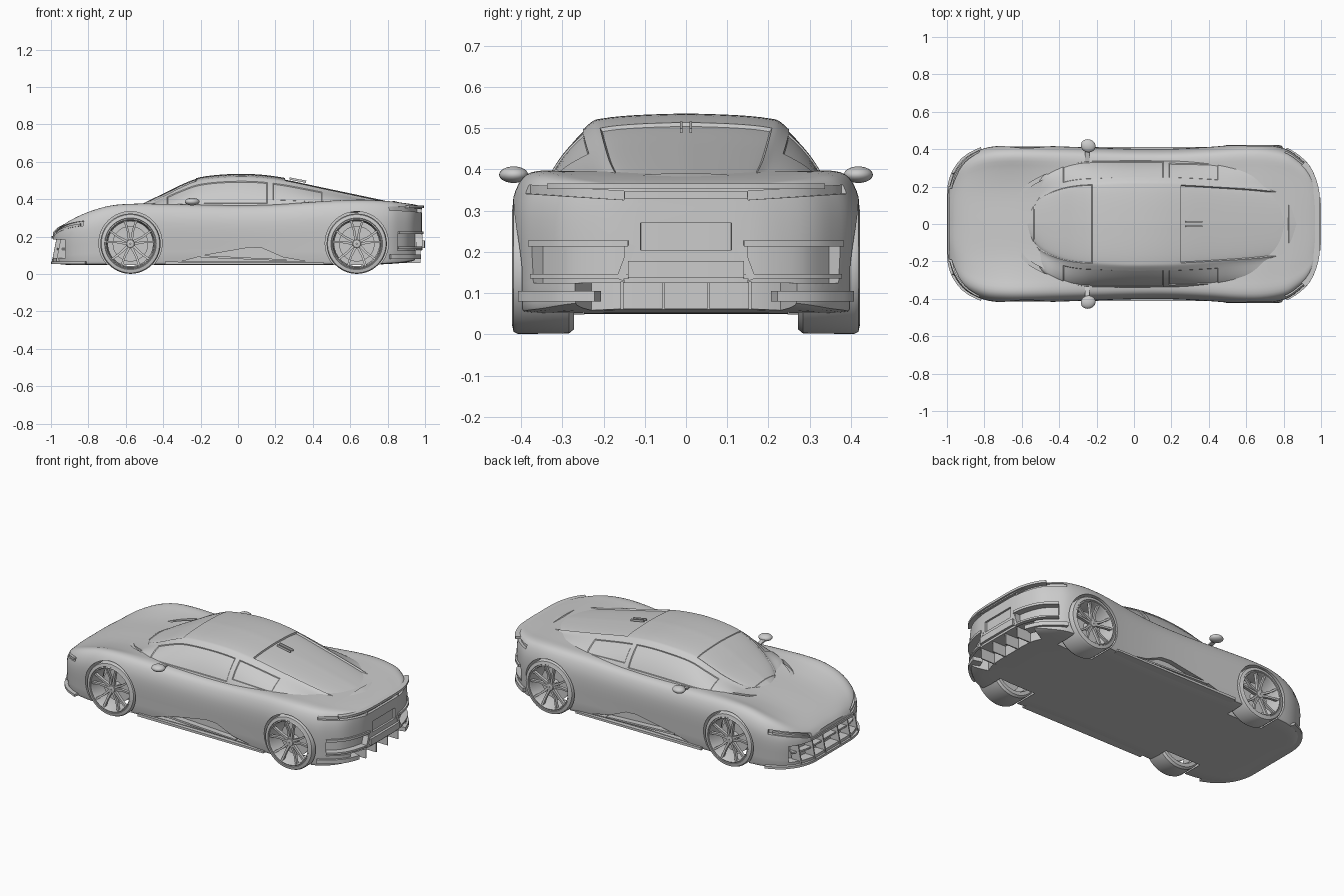
import bpy, bmesh, math
from mathutils import Vector, Matrix

if "Cube" in bpy.data.objects:
    bpy.data.objects.remove(bpy.data.objects["Cube"])

grey = bpy.data.materials.new("plain_grey")
grey.use_nodes = True
grey.diffuse_color = (0.6, 0.6, 0.6, 1)
grey.node_tree.nodes["Principled BSDF"].inputs["Base Color"].default_value = (0.6, 0.6, 0.6, 1)


def activate(ob):
    bpy.ops.object.select_all(action="DESELECT")
    ob.select_set(True)
    bpy.context.view_layer.objects.active = ob


def finish(name, bm, angle=35):
    bmesh.ops.recalc_face_normals(bm, faces=bm.faces)
    me = bpy.data.meshes.new(name)
    bm.to_mesh(me)
    bm.free()
    me.materials.append(grey)
    ob = bpy.data.objects.new(name, me)
    bpy.context.collection.objects.link(ob)
    activate(ob)
    bpy.ops.object.shade_smooth_by_angle(angle=math.radians(angle))
    return ob


def spline(rows, n):
    """Catmull-Rom through the rows, n steps per span."""
    p = [Vector(r) for r in rows]
    out = []
    for i in range(len(p) - 1):
        a, b, c, d = p[max(i - 1, 0)], p[i], p[i + 1], p[min(i + 2, len(p) - 1)]
        for k in range(n):
            t = k / n
            out.append((b * 2 + (c - a) * t + (a * 2 - b * 5 + c * 4 - d) * t * t
                        + (b * 3 - a - c * 3 + d) * t ** 3) / 2)
    return out + [p[-1]]


def loft(rings, closed=False):
    """Skin equal rings; cap the ends unless the rings form a loop."""
    bm = bmesh.new()
    vs = [[bm.verts.new(p) for p in r] for r in rings]
    m = len(vs[0])
    for i in range(len(vs) if closed else len(vs) - 1):
        a, b = vs[i], vs[(i + 1) % len(vs)]
        for j in range(m):
            bm.faces.new((a[j], a[(j + 1) % m], b[(j + 1) % m], b[j]))
    if not closed:
        bm.faces.new(vs[0])
        bm.faces.new(vs[-1][::-1])
    return bm


def mirrored_ring(x, half):
    return [(x, y, z) for y, z in half] + [(x, -y, z) for y, z in half[-2:0:-1]]


def box(name, loc, size, turn=(0, 0, 0)):
    bm = bmesh.new()
    bmesh.ops.create_cube(bm, size=1)
    bmesh.ops.scale(bm, vec=size, verts=bm.verts)
    for axis, a in zip("XYZ", turn):
        bmesh.ops.rotate(bm, matrix=Matrix.Rotation(a, 3, axis), verts=bm.verts)
    bmesh.ops.translate(bm, vec=loc, verts=bm.verts)
    return finish(name, bm)


def prism(name, outline, y0, y1):
    return finish(name, loft([[(x, y, z) for x, z in outline] for y in (y0, y1)]))


# plan curves of the two ends, as (distance from centre line, x)
NOSE = spline([(0, -.988), (.1, -.988), (.2, -.985), (.28, -.96), (.355, -.9), (.405, -.8), (.42, -.68)], 6)
TAIL = spline([(0, .985), (.1, .985), (.2, .975), (.3, .935), (.365, .87), (.405, .8), (.425, .68)], 6)
COWL = spline([(0, -.655), (.1, -.64), (.2, -.57), (.27, -.44)], 6)


def plan_x(edge, y):
    for a, b in zip(edge, edge[1:]):
        if y <= b[0]:
            return a[1] + (b[1] - a[1]) * (y - a[0]) / (b[0] - a[0])
    return edge[-1][1]


def band(name, edge, y0, y1, z0, z1, out, depth, rise=0, n=28):
    """Bar that follows a plan curve, from out beyond it to depth inside it."""
    s = 1 if edge is TAIL else -1
    rings = []
    for i in range(n + 1):
        y = y0 + (y1 - y0) * i / n
        slope = (plan_x(edge, abs(y + .01)) - plan_x(edge, abs(y - .01))) / .02
        nor = Vector((s, -s * slope)).normalized()
        p = Vector((plan_x(edge, abs(y)), y))
        up = rise * (abs(y) - min(abs(y0), abs(y1)))
        o, q = p + nor * out, p - nor * depth
        rings.append([(*o, z0 + up), (*o, z1 + up), (*q, z1 + up), (*q, z0 + up)])
    return finish(name, loft(rings))


def cut(ob, cutter):
    cutter.hide_render = True
    activate(ob)
    mod = ob.modifiers.new("cut", "BOOLEAN")
    mod.operation, mod.solver, mod.object = "DIFFERENCE", "EXACT", cutter
    bpy.ops.object.modifier_apply(modifier=mod.name)
    bpy.data.objects.remove(cutter)


# lower body: x, half width, shoulder height, centre height, underside
stations = [(-.988, .2, .21, .225, .06), (-.96, .28, .24, .25, .055), (-.9, .355, .285, .28, .05),
            (-.8, .405, .332, .31, .05), (-.68, .42, .366, .335, .05), (-.55, .42, .376, .352, .05),
            (-.4, .415, .375, .365, .05), (-.2, .408, .37, .37, .05), (0, .402, .367, .37, .05),
            (.2, .402, .371, .37, .05), (.4, .412, .385, .38, .05), (.55, .424, .394, .39, .05),
            (.68, .425, .396, .395, .05), (.8, .405, .389, .388, .055), (.87, .365, .38, .382, .06),
            (.935, .3, .37, .373, .07), (.975, .2, .36, .364, .08), (.985, .12, .357, .36, .085)]
rings = []
for x, w, f, c, b in spline(stations, 4):
    h = f - b
    half = [(0, b), (.45 * w, b), (.9 * w, b), (.965 * w, b + .02), (.985 * w, b + .3 * h),
            (w, b + .6 * h), (.985 * w, b + .8 * h), (.93 * w, b + .95 * h), (.84 * w, f),
            (.68 * w, (f + c) / 2), (.4 * w, c), (0, c)]
    rings.append(mirrored_ring(x, spline(half, 3)))
body = finish("lower_body", loft(rings))

WHEELS = [(-.575, .29, .415), (.635, .272, .422)]
for s in (1, -1):
    for x, inner, outer in WHEELS:
        disc = [(x + .169 * math.cos(a * math.pi / 32), .165 + .169 * math.sin(a * math.pi / 32)) for a in range(64)]
        cut(body, prism("arch_cutter", disc, s * (inner - .025), s * .6))
    # sill trough, headlight, tail light and rear vent recesses
    trough = [(-.3, .068), (-.18, .1), (.06, .142), (.13, .138), (.24, .09), (.36, .068)]
    cut(body, prism("sill_cutter", trough, s * .365, s * .6))
    cut(body, band("headlight_cutter", NOSE, s * .19, s * .395, .203, .228, .05, .03, .27))
    cut(body, band("tail_light_cutter", TAIL, s * .15, s * .4, .326, .347, .05, .025, .06))
    cut(body, band("vent_cutter", TAIL, s * .15, s * .375, .125, .215, .05, .035))
cut(body, band("mouth_cutter", NOSE, -.33, .33, .085, .185, .05, .06))
cut(body, band("diffuser_cutter", TAIL, -.27, .27, .02, .125, .05, .1))
cut(body, band("plate_cutter", TAIL, -.11, .11, .205, .27, .05, .012))
cut(body, band("tail_slot_cutter", TAIL, -.15, .15, .33, .345, .05, .015))
cut(body, band("cowl_cutter", COWL, -.26, .26, .346, .5, .01, .01))
activate(body)
bpy.ops.object.shade_smooth_by_angle(angle=math.radians(32))

# cabin: x, roof height, roof half width, base half width
cabin_rows = [(-.58, .345, .05, .12), (-.5, .385, .15, .24), (-.4, .433, .2, .305), (-.3, .482, .222, .333),
              (-.2, .518, .228, .34), (-.05, .534, .235, .34), (.1, .533, .235, .34), (.25, .514, .232, .34),
              (.45, .472, .22, .335), (.65, .43, .205, .315), (.8, .398, .185, .285), (.92, .37, .16, .23)]
rows = spline(cabin_rows, 5)
rings = []
for x, t, r, wb in rows:
    zb = min(.362, t - .04)
    half = [(0, t), (.5 * r, t - .004), (.85 * r, t - .012), (r, t - .026),
            ((r + wb) / 2 + .012, (t - .026 + zb) / 2 + .004), (wb, zb), (wb - .02, zb - .03), (0, zb - .03)]
    rings.append(mirrored_ring(x, spline(half, 4)))
bm = loft(rings)
bmesh.ops.recalc_face_normals(bm, faces=bm.faces)
bm.faces.ensure_lookup_table()
m = len(rings[0])


def panel(x0, x1, j0, j1):
    """Faces between two x positions and two ring steps, on either side."""
    found = []
    for i in range(len(rows) - 1):
        if x0 < (rows[i][0] + rows[i + 1][0]) / 2 < x1:
            found += [bm.faces[i * m + j] for j in range(m) if j0 <= min(j, m - 1 - j) < j1]
    return found


panes = [panel(-.38, .15, 13, 19), panel(.19, .44, 13, 18), panel(-.54, -.22, 0, 10), panel(.25, .83, 0, 9)]
for faces, depth in zip(panes, (-.004, -.004, -.003, -.009)):
    bmesh.ops.inset_region(bm, faces=faces, thickness=.004, depth=depth, use_even_offset=True)
finish("cabin", bm, 30)

# roof fins ahead of the rear window
for s in (1, -1):
    box("roof_fin", (.32, s * .012, .502), (.09, .006, .012), (0, .19, 0))

# nose trim
band("front_splitter", NOSE, -.4, .4, .054, .068, .012, .1)
band("mouth_bar", NOSE, -.31, .31, .128, .138, -.02, .06)
band("nose_lip", NOSE, -.2, .2, .19, .204, .008, .03)
for s in (1, -1):
    for y in (.07, .17, .27):
        box("mouth_strut", (plan_x(NOSE, y) + .035, s * y, .125), (.06, .008, .13), (0, .2, 0))
    band("headlight_lens", NOSE, s * .2, s * .385, .207, .219, -.012, .03, .27)

# tail trim
band("tail_spoiler", TAIL, -.33, .33, .352, .366, .01, .05)
band("diffuser_bar", TAIL, -.14, .14, .138, .178, .014, .06)
for s in (1, -1):
    band("vent_frame_top", TAIL, s * .14, s * .375, .213, .228, .01, .03)
    band("vent_slat", TAIL, s * .14, s * .375, .135, .146, .004, .04)
    band("rear_corner_lip", TAIL, s * .22, s * .4, .08, .105, .008, .05)
    for y in (.055, .155):
        box("diffuser_fin", (.91, s * y, .094), (.13, .007, .068))
    box("vent_post", (plan_x(TAIL, .145) - .014, s * .145, .175), (.035, .018, .09), (s * .35, 0, 0))
    # sill blades and door mirrors
    prism("sill_blade", [(-.39, .05), (.46, .05), (.46, .062), (-.39, .066)], s * .33, s * .412)
    prism("sill_fin", [(-.2, .088), (.26, .07), (.26, .078), (-.2, .1)], s * .36, s * .4)
    box("mirror_arm", (-.25, s * .375, .377), (.025, .09, .009), (s * .2, 0, 0))
    bm = bmesh.new()
    bmesh.ops.create_uvsphere(bm, u_segments=20, v_segments=12, radius=1)
    bmesh.ops.scale(bm, vec=(.04, .035, .02), verts=bm.verts)
    bmesh.ops.rotate(bm, matrix=Matrix.Rotation(s * -.25, 3, "Z"), verts=bm.verts)
    bmesh.ops.translate(bm, vec=(-.245, s * .418, .387), verts=bm.verts)
    finish("mirror_shell", bm)


def revolve(name, profile, x, s, n=56):
    turns = [(math.cos(k * math.tau / n), math.sin(k * math.tau / n)) for k in range(n)]
    return finish(name, loft([[(x + r * c, s * y, .162 + r * d) for r, y in profile] for c, d in turns], True))


# wheels
for s in (1, -1):
    for x, a, b in WHEELS:
        revolve("tyre", [(.128, a), (.15, a), (.16, a + .012), (.161, b - .014), (.156, b - .004),
                         (.138, b), (.134, b - .006), (.128, b - .02)], x, s)
        revolve("rim", [(.136, b - .004), (.13, b - .001), (.125, b - .012), (.12, a + .02), (.134, a + .01)], x, s)
        revolve("brake_disc", [(.005, b - .07), (.095, b - .07), (.095, b - .08), (.005, b - .08)], x, s)
        revolve("hub", [(.003, b - .012), (.02, b - .014), (.026, b - .025), (.026, b - .08), (.003, b - .08)], x, s, 20)
        # five forked spokes
        for k in range(5):
            for side in (1, -1):
                ang = math.radians(90 + 72 * k)
                rings = []
                for r, off, wide, y in ((.018, .006, .007, b - .018), (.07, .014, .006, b - .016), (.127, .032, .006, b - .006)):
                    ring = []
                    for u, v in ((-1, 0), (1, 0), (1, 1), (-1, 1)):
                        q = Matrix.Rotation(ang, 2) @ Vector((r, side * off + u * wide))
                        ring.append((x + q.x, s * (y - v * .018), .162 + q.y))
                    rings.append(ring)
                finish("spoke", loft(rings))
